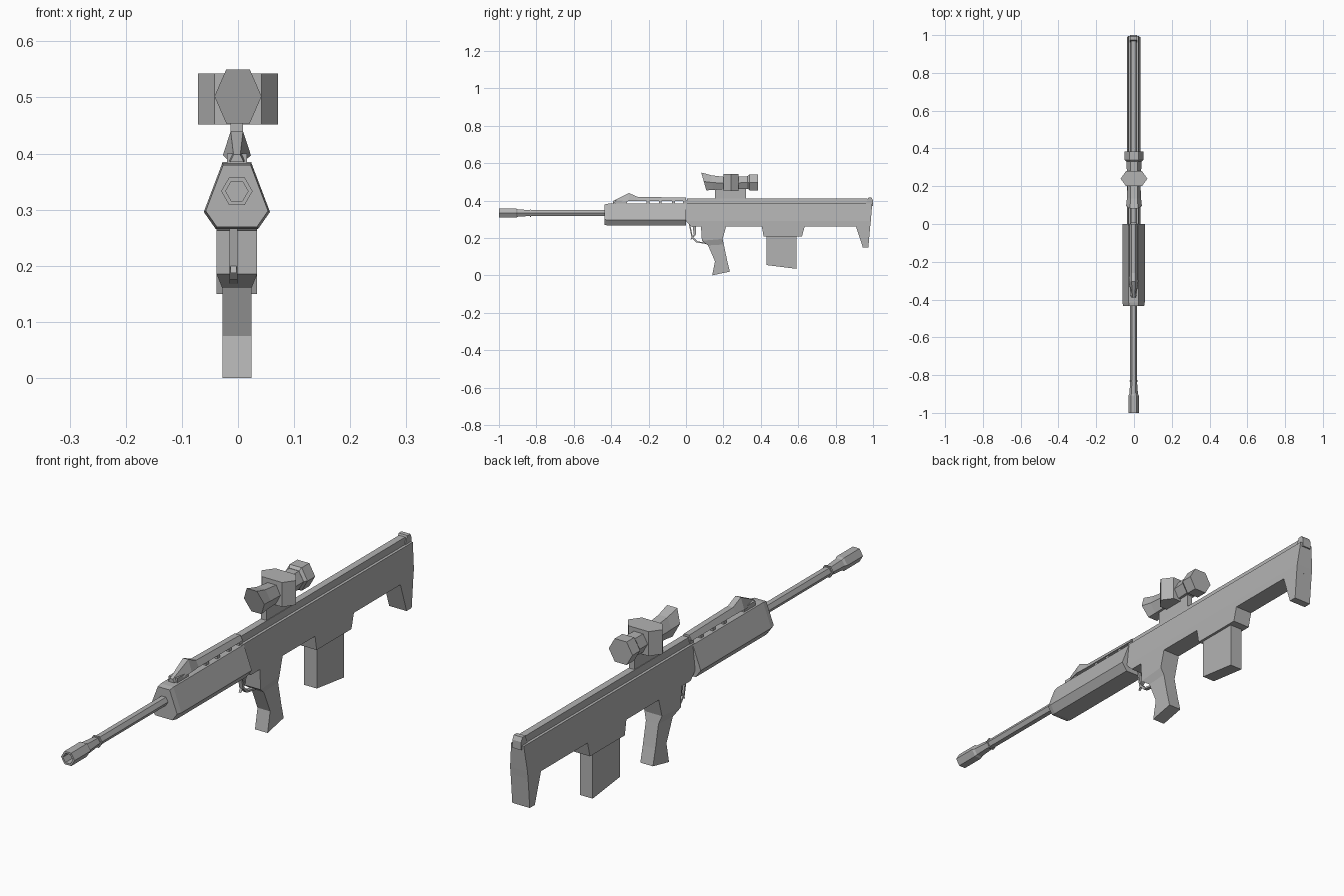
import bpy, bmesh, math

if "Cube" in bpy.data.objects:
    bpy.data.objects.remove(bpy.data.objects["Cube"])

grey = bpy.data.materials.new("gunmetal_grey")
grey.diffuse_color = (0.45, 0.45, 0.45, 1)
grey.use_nodes = True
grey.node_tree.nodes["Principled BSDF"].inputs["Base Color"].default_value = grey.diffuse_color
OFF = -0.002  # the body sits a hair left of centre


def loft(name, sections, dx=OFF):
    """Skin a list of equal-length point rings and cap both ends."""
    bm = bmesh.new()
    rings = [[bm.verts.new((x + dx, y, z)) for x, y, z in s] for s in sections]
    n = len(rings[0])
    for a, b in zip(rings, rings[1:]):
        for i in range(n):
            j = (i + 1) % n
            bm.faces.new((a[i], a[j], b[j], b[i]))
    bm.faces.new(rings[0])
    bm.faces.new(rings[-1])
    bmesh.ops.recalc_face_normals(bm, faces=bm.faces)
    me = bpy.data.meshes.new(name)
    bm.to_mesh(me)
    bm.free()
    me.materials.append(grey)
    ob = bpy.data.objects.new(name, me)
    bpy.context.collection.objects.link(ob)
    return ob


def rect(y0, z0, y1, z1, hw):
    """Horizontal section: front edge at y0,z0 and back edge at y1,z1."""
    return [(-hw, y0, z0), (hw, y0, z0), (hw, y1, z1), (-hw, y1, z1)]


def trap(y, wb, zb, wt, zt):
    """Upright section with bottom and top half-widths."""
    return [(-wb, y, zb), (wb, y, zb), (wt, y, zt), (-wt, y, zt)]


def hexa(y, rx, rz, zc, slant=0):
    """Flat-topped hexagon across the y axis."""
    return [(rx * math.cos(k * math.pi / 3),
             y - slant * math.sin(k * math.pi / 3),
             zc + rz * math.sin(k * math.pi / 3) / 0.866) for k in range(6)]


def prism(name, profile, hw, dx=OFF):
    """Side profile of (y, z) points given a width."""
    return loft(name, [[(s * hw, y, z) for y, z in profile] for s in (-1, 1)], dx)


# Receiver and stock, tapering towards the top
loft("receiver", [rect(.027, .262, .985, .262, .036), rect(.0, .29, .988, .29, .036),
                  rect(-.01, .385, .996, .385, .026)])
loft("magazine_well", [rect(.405, .264, .635, .264, .036), rect(.415, .207, .62, .207, .036)])
loft("stock_toe", [rect(.908, .264, .985, .264, .036), rect(.945, .15, .975, .15, .036)])
loft("magazine", [rect(.43, .21, .59, .21, .026), rect(.43, .055, .59, .035, .026)])
loft("pistol_grip", [rect(.08, .264, .215, .264, .036), rect(.085, .185, .196, .195, .036),
                     rect(.118, .16, .202, .165, .026), rect(.155, .075, .22, .08, .026),
                     rect(.14, 0, .235, .02, .026)])

# Top rail and butt cap
loft("top_rail", [trap(y, .016, .383, .013, .41) for y in (.005, .97)])
prism("butt_cap", [(.96, .38), (.975, .415), (.992, .415), (1.0, .40), (1.0, .37), (.98, .37)], .018)

# Handguard
def guard(y, s):
    half = [(.038, .266), (.059, .296), (.026, .383)]
    pts = half + [(-x, z) for x, z in reversed(half)]
    return [(x * s, y, .325 + (z - .325) * s) for x, z in pts]

loft("handguard", [guard(-.435, .94), guard(-.415, 1), guard(0, 1)])

# Raised sight rail standing on posts
loft("sight_rail", [trap(-.39, .012, .385, .006, .398), trap(-.305, .025, .397, .011, .44),
                    trap(-.26, .022, .397, .011, .42), trap(.0, .022, .397, .011, .415)])
for i, (a, b) in enumerate([(-.38, -.315), (-.21, -.195), (-.145, -.13), (-.075, -.06), (-.015, .005)]):
    loft(f"rail_post_{i + 1}", [trap(a, .018, .38, .018, .4), trap(b, .018, .38, .018, .4)])

# Barrel with hollow muzzle
loft("barrel", [hexa(y, r, r * .866, .333) for y, r in
                [(-.94, .020), (-1, .020), (-1, .028), (-.908, .028), (-.9, .023), (-.835, .018),
                 (-.835, .023), (-.828, .023), (-.828, .018), (-.42, .018)]])

# Trigger and its thin guard
prism("trigger", [(.035, .265), (.055, .265), (.052, .215), (.022, .187), (.042, .218)], .005, -.008)
outer = [(.015, .275), (.03, .2), (.055, .176), (.105, .168)]
inner = [(y + .006, z + .006) for y, z in outer]
for i in range(3):
    prism(f"trigger_guard_{i + 1}", [outer[i], outer[i + 1], inner[i + 1], inner[i]], .0075, -.008)

# Scope
loft("scope_tube", [hexa(.095, .042, .048, .502, .016), hexa(.14, .037, .039, .496, .006),
                    hexa(.2, .035, .034, .493), hexa(.335, .040, .034, .496)], 0)
loft("scope_eyepiece", [hexa(.33, .040, .034, .497), hexa(.34, .049, .043, .497),
                        hexa(.385, .049, .043, .497)], 0)
turret = [(-.071, .24), (-.042, .2), (.042, .2), (.071, .24), (.042, .28), (-.042, .28)]
loft("scope_turret", [[(x, y, z) for x, y in turret] for z in (.452, .543)], 0)
loft("scope_mount", [rect(.155, .405, .322, .405, .011), rect(.155, .468, .322, .468, .011)])
